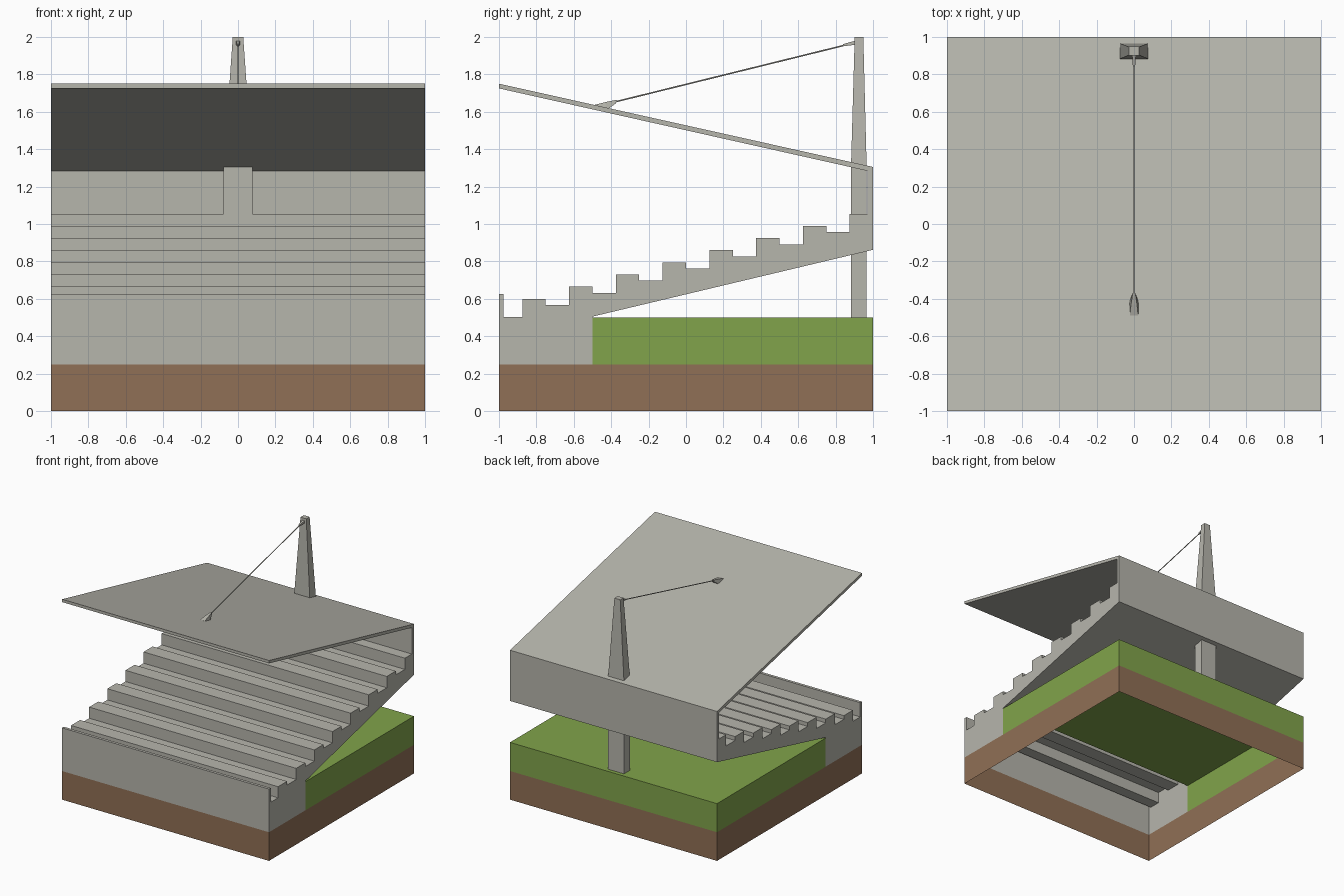
import bpy, bmesh
from mathutils import Vector

if "Cube" in bpy.data.objects:
    bpy.data.objects.remove(bpy.data.objects["Cube"])


def material(name, rgb):
    m = bpy.data.materials.new(name)
    m.diffuse_color = (*rgb, 1)
    m.use_nodes = True
    m.node_tree.nodes["Principled BSDF"].inputs["Base Color"].default_value = m.diffuse_color
    return m


CONCRETE = material("concrete grey", (0.47, 0.465, 0.415))
GRASS = material("grass green", (0.22, 0.37, 0.07))
SOIL = material("soil brown", (0.28, 0.16, 0.092))


def finish(name, bm, mat):
    me = bpy.data.meshes.new(name)
    bm.to_mesh(me)
    bm.free()
    me.materials.append(mat)
    ob = bpy.data.objects.new(name, me)
    bpy.context.collection.objects.link(ob)
    return ob


def extrude_profile(name, pts, half, mat, skip=()):
    """Extrude a (y, z) profile along x; skip lists edges left open."""
    bm = bmesh.new()
    a = [bm.verts.new((-half, y, z)) for y, z in pts]
    b = [bm.verts.new((half, y, z)) for y, z in pts]
    n = len(pts)
    bm.faces.new(a)
    bm.faces.new(b[::-1])
    for i in range(n):
        if i not in skip:
            j = (i + 1) % n
            bm.faces.new((a[i], b[i], b[j], a[j]))
    bmesh.ops.recalc_face_normals(bm, faces=bm.faces[:])
    # profiles run clockwise seen from +x: make sure the +x cap faces outwards
    cap = max(bm.faces, key=lambda f: f.calc_center_median().x)
    cap.normal_update()
    if cap.normal.x < 0:
        bmesh.ops.reverse_faces(bm, faces=bm.faces[:])
    return finish(name, bm, mat)


def loft(name, rings, mat, cap_start=True, cap_end=True):
    bm = bmesh.new()
    vs = [[bm.verts.new(p) for p in r] for r in rings]
    n = len(vs[0])
    for r, s in zip(vs, vs[1:]):
        for i in range(n):
            bm.faces.new((r[i], r[(i + 1) % n], s[(i + 1) % n], s[i]))
    if cap_start:
        bm.faces.new(vs[0][::-1])
    if cap_end:
        bm.faces.new(vs[-1])
    bmesh.ops.recalc_face_normals(bm, faces=bm.faces[:])
    return finish(name, bm, mat)


def rect(hx, y0, y1, z):
    return [(-hx, y0, z), (hx, y0, z), (hx, y1, z), (-hx, y1, z)]


# Soil: four walls, open above and below
loft("soil_base", [rect(1, -1, 1, 0), rect(1, -1, 1, 0.25)], SOIL, False, False)

# Grass: open below and towards the stand
extrude_profile("grass", [(-0.5, 0.25), (-0.5, 0.5), (1, 0.5), (1, 0.25)], 1, GRASS, (0, 3))

# Stand: parapet, seat steps, back wall and roof in one profile
pts = [(-1, 0.25), (-1, 0.627), (-0.975, 0.627), (-0.975, 0.503)]
for k in range(7):
    y, low = -0.875 + 0.25 * k, 0.503 + 0.0647 * k
    seat = 0.6 + 0.065 * k
    pts += [(y, low), (y, seat), (y + 0.125, seat), (y + 0.125, low + 0.0647)]
pts += [(0.875, 0.956), (0.875, 1.054), (0.97, 1.054), (0.97, 1.284), (-1, 1.725),
        (-1, 1.75), (1, 1.305), (1, 0.862), (-0.5, 0.505), (-0.5, 0.25)]
n = len(pts)
extrude_profile("stand_and_roof", pts, 1, CONCRETE, (n - 2, n - 1))

# Mast: straight column, tapering above the roof line
loft("mast", [rect(0.077, 0.882, 0.966, 0.5), rect(0.077, 0.882, 0.966, 1.3),
              rect(0.028, 0.902, 0.948, 2.0)], CONCRETE, False)

# Cable from roof anchor to mast
p, q = Vector((0, -0.4, 1.648)), Vector((0, 0.91, 1.971))
bm = bmesh.new()
bmesh.ops.create_cone(bm, cap_ends=True, segments=6, radius1=0.004, radius2=0.004,
                      depth=(q - p).length)
cable = finish("cable", bm, CONCRETE)
cable.location = (p + q) / 2
cable.rotation_mode = 'QUATERNION'
cable.rotation_quaternion = (q - p).to_track_quat('Z', 'Y')

# Roof anchor: wedge narrowing towards the cable
loft("roof_anchor", [
    [(-0.025, -0.49, 1.628), (0.025, -0.49, 1.628), (0.022, -0.49, 1.637), (-0.022, -0.49, 1.637)],
    [(-0.025, -0.42, 1.612), (0.025, -0.42, 1.612), (0.016, -0.43, 1.652), (-0.016, -0.43, 1.652)],
    [(-0.009, -0.375, 1.645), (0.009, -0.375, 1.645), (0.007, -0.37, 1.664), (-0.007, -0.37, 1.664)],
], CONCRETE)

# Mast anchor: small socket widening into the mast
loft("mast_anchor", [
    [(s * 0.006, 0.84, z) for s, z in ((-1, 1.95), (1, 1.95), (1, 1.962), (-1, 1.962))],
    [(s * 0.011, 0.92, z) for s, z in ((-1, 1.96), (1, 1.96), (1, 1.984), (-1, 1.984))],
], CONCRETE)
